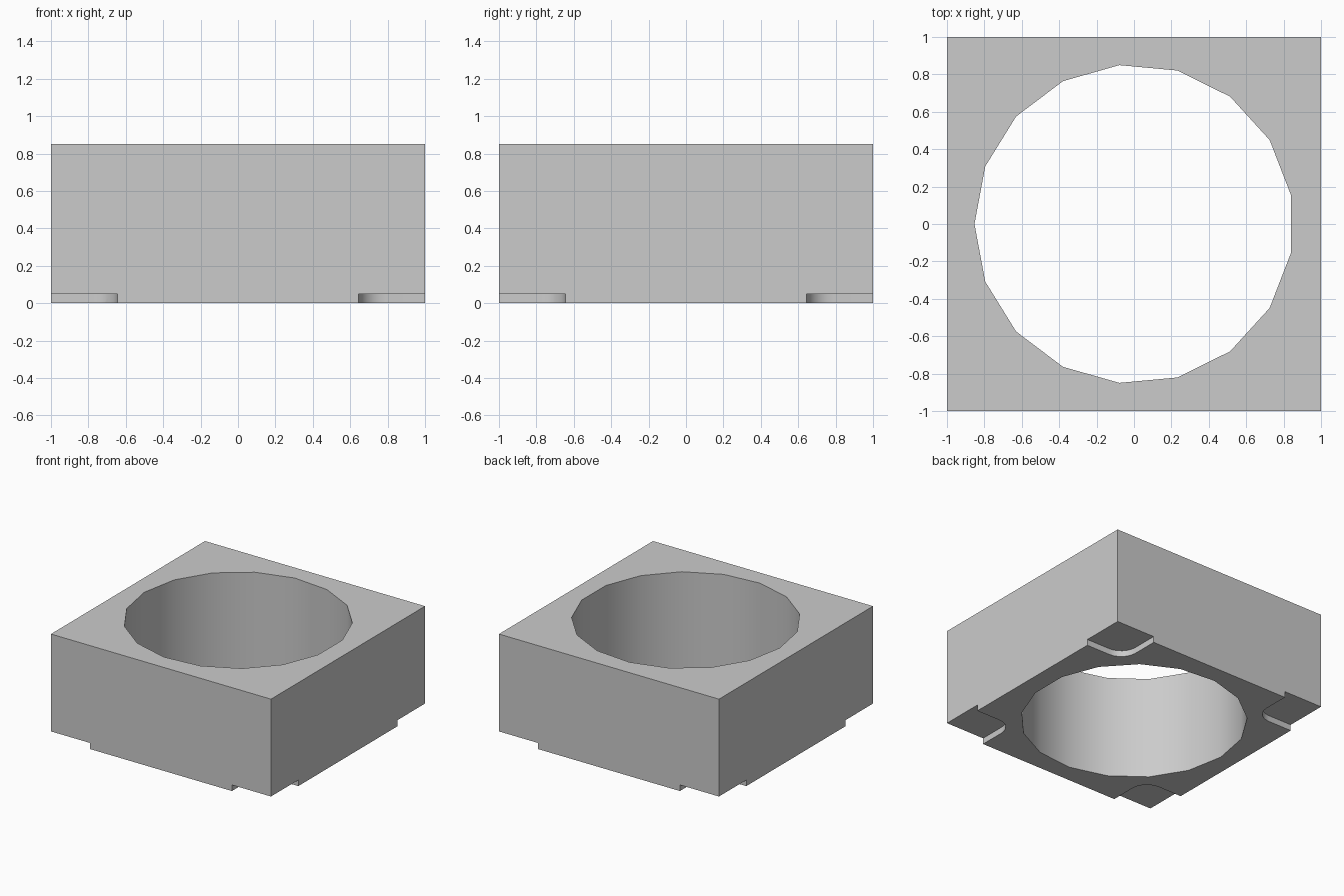
import bpy, bmesh
from math import pi, sin, cos

if "Cube" in bpy.data.objects:
    bpy.data.objects.remove(bpy.data.objects["Cube"])

HEIGHT = 0.85
HOLE_R = 0.853
NOTCH, NOTCH_H, FILLET = 0.355, 0.05, 0.14


def prism(name, outline, z0, z1):
    """Extrude a closed counter-clockwise outline from z0 to z1."""
    bm = bmesh.new()
    face = bm.faces.new([bm.verts.new((x, y, z0)) for x, y in outline])
    top = bmesh.ops.extrude_face_region(bm, geom=[face])["geom"]
    verts = [v for v in top if isinstance(v, bmesh.types.BMVert)]
    bmesh.ops.translate(bm, verts=verts, vec=(0, 0, z1 - z0))
    bmesh.ops.recalc_face_normals(bm, faces=bm.faces)
    mesh = bpy.data.meshes.new(name)
    bm.to_mesh(mesh)
    bm.free()
    obj = bpy.data.objects.new(name, mesh)
    bpy.context.collection.objects.link(obj)
    return obj


# square block
block = prism("block", [(-1, -1), (1, -1), (1, 1), (-1, 1)], 0, HEIGHT)

# 17-sided through hole with one corner on -x
hole = [(HOLE_R * cos(pi + 2 * pi * i / 17), HOLE_R * sin(pi + 2 * pi * i / 17))
        for i in range(17)]
cutters = [prism("hole_cutter", hole, -0.5, HEIGHT + 0.5)]

# shallow corner notches underneath, each with a rounded inner corner
inner = 1 - NOTCH
c = inner + FILLET
arc = [(c + FILLET * cos(pi + i * pi / 12), c + FILLET * sin(pi + i * pi / 12))
       for i in range(7)]
notch = arc + [(1.2, inner), (1.2, 1.2), (inner, 1.2)]
for sx in (-1, 1):
    for sy in (-1, 1):
        cutters.append(prism("notch_cutter", [(sx * x, sy * y) for x, y in notch],
                             -0.2, NOTCH_H))

# cut everything out of the block
for cutter in cutters:
    mod = block.modifiers.new(cutter.name, "BOOLEAN")
    mod.operation = "DIFFERENCE"
    mod.solver = "EXACT"
    mod.object = cutter
bpy.context.view_layer.objects.active = block
block.select_set(True)
for mod in list(block.modifiers):
    bpy.ops.object.modifier_apply(modifier=mod.name)
for cutter in cutters:
    bpy.data.objects.remove(cutter)

bpy.ops.object.shade_smooth_by_angle(angle=pi / 6)
